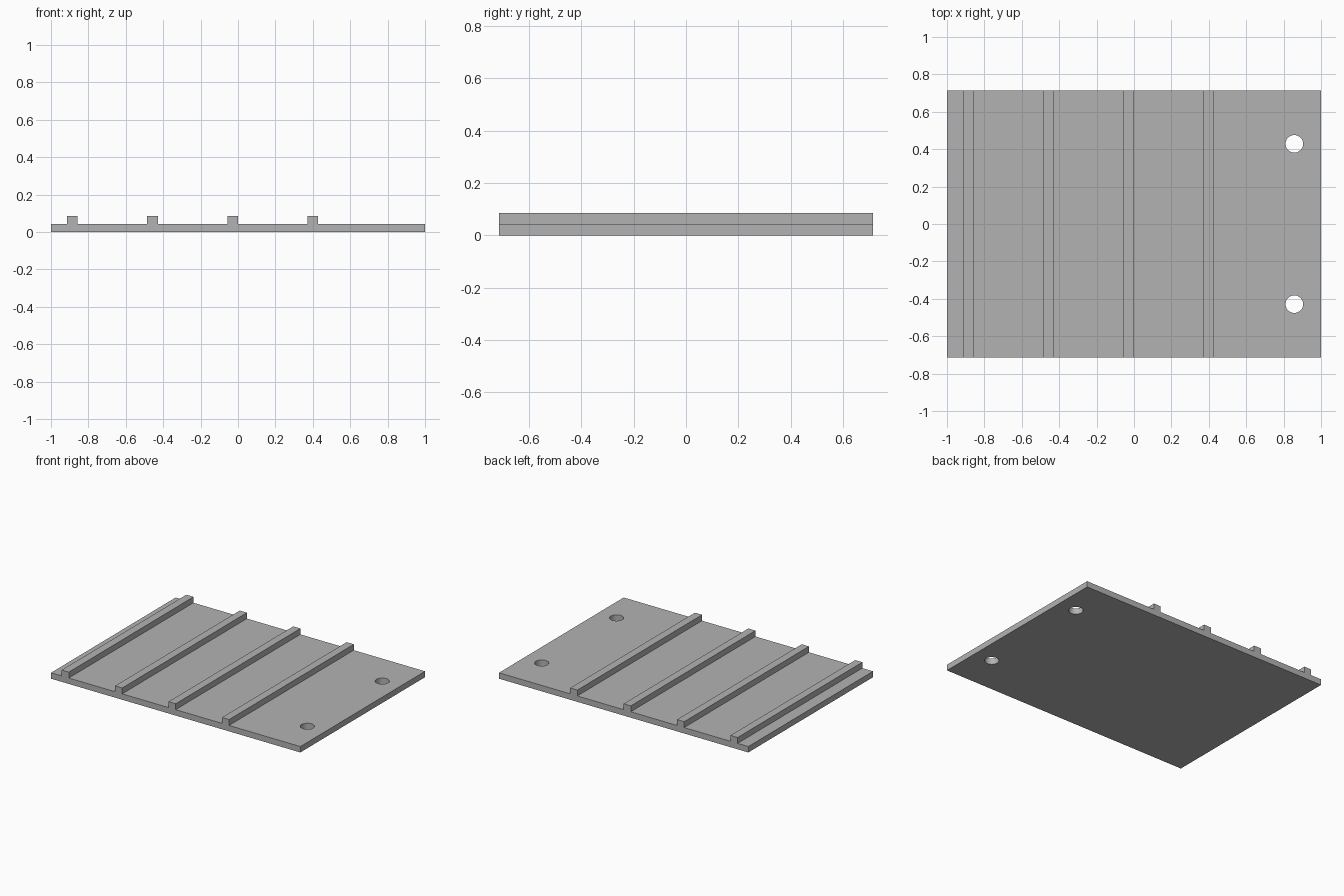
import bpy
import bmesh

cube = bpy.data.objects.get("Cube")
if cube:
    bpy.data.objects.remove(cube, do_unlink=True)

UNIT = 1 / 35            # plate is 70 units long and 50 wide
LENGTH, WIDTH = 70 * UNIT, 50 * UNIT
BASE, TOP = 1.5 * UNIT, 3 * UNIT
RIB_WIDTH, RIB_PITCH, RIB_COUNT = 2 * UNIT, 15 * UNIT, 4
FIRST_RIB = -32 * UNIT
HOLE_X, HOLE_Y, HOLE_RADIUS = 30 * UNIT, 15 * UNIT, 0.047

grey = bpy.data.materials.new("plain grey")
grey.use_nodes = True
colour = (0.45, 0.45, 0.45, 1)
grey.diffuse_color = colour
grey.node_tree.nodes["Principled BSDF"].inputs["Base Color"].default_value = colour


def new_object(name, bm):
    mesh = bpy.data.meshes.new(name)
    bmesh.ops.recalc_face_normals(bm, faces=bm.faces)
    bm.to_mesh(mesh)
    bm.free()
    mesh.materials.append(grey)
    obj = bpy.data.objects.new(name, mesh)
    bpy.context.collection.objects.link(obj)
    return obj


# Ribbed plate: one stepped profile swept from front to back
profile = [(-LENGTH / 2, 0), (-LENGTH / 2, BASE)]
for i in range(RIB_COUNT):
    left = FIRST_RIB + i * RIB_PITCH
    right = left + RIB_WIDTH
    profile += [(left, BASE), (left, TOP), (right, TOP), (right, BASE)]
profile += [(LENGTH / 2, BASE), (LENGTH / 2, 0)]

bm = bmesh.new()
face = bm.faces.new([bm.verts.new((x, -WIDTH / 2, z)) for x, z in profile])
swept = bmesh.ops.extrude_face_region(bm, geom=[face], use_keep_orig=True)
moved = [v for v in swept["geom"] if isinstance(v, bmesh.types.BMVert)]
bmesh.ops.translate(bm, verts=moved, vec=(0, WIDTH, 0))
plate = new_object("ribbed_plate", bm)

# Two mounting holes through the plain end
bm = bmesh.new()
for side in (-1, 1):
    hole = bmesh.ops.create_cone(bm, cap_ends=True, segments=48, depth=4 * TOP,
                                 radius1=HOLE_RADIUS, radius2=HOLE_RADIUS)
    bmesh.ops.translate(bm, verts=hole["verts"], vec=(HOLE_X, side * HOLE_Y, 0))
cutter = new_object("hole_cutter", bm)
cutter.hide_render = True
cutter.hide_viewport = True

cut = plate.modifiers.new("mounting holes", "BOOLEAN")
cut.operation = "DIFFERENCE"
cut.solver = "EXACT"
cut.object = cutter

# Smooth hole walls, crisp plate edges
bpy.ops.object.select_all(action="DESELECT")
plate.select_set(True)
bpy.context.view_layer.objects.active = plate
bpy.ops.object.modifier_apply(modifier=cut.name)
bpy.data.objects.remove(cutter, do_unlink=True)
bpy.ops.object.shade_smooth_by_angle()
